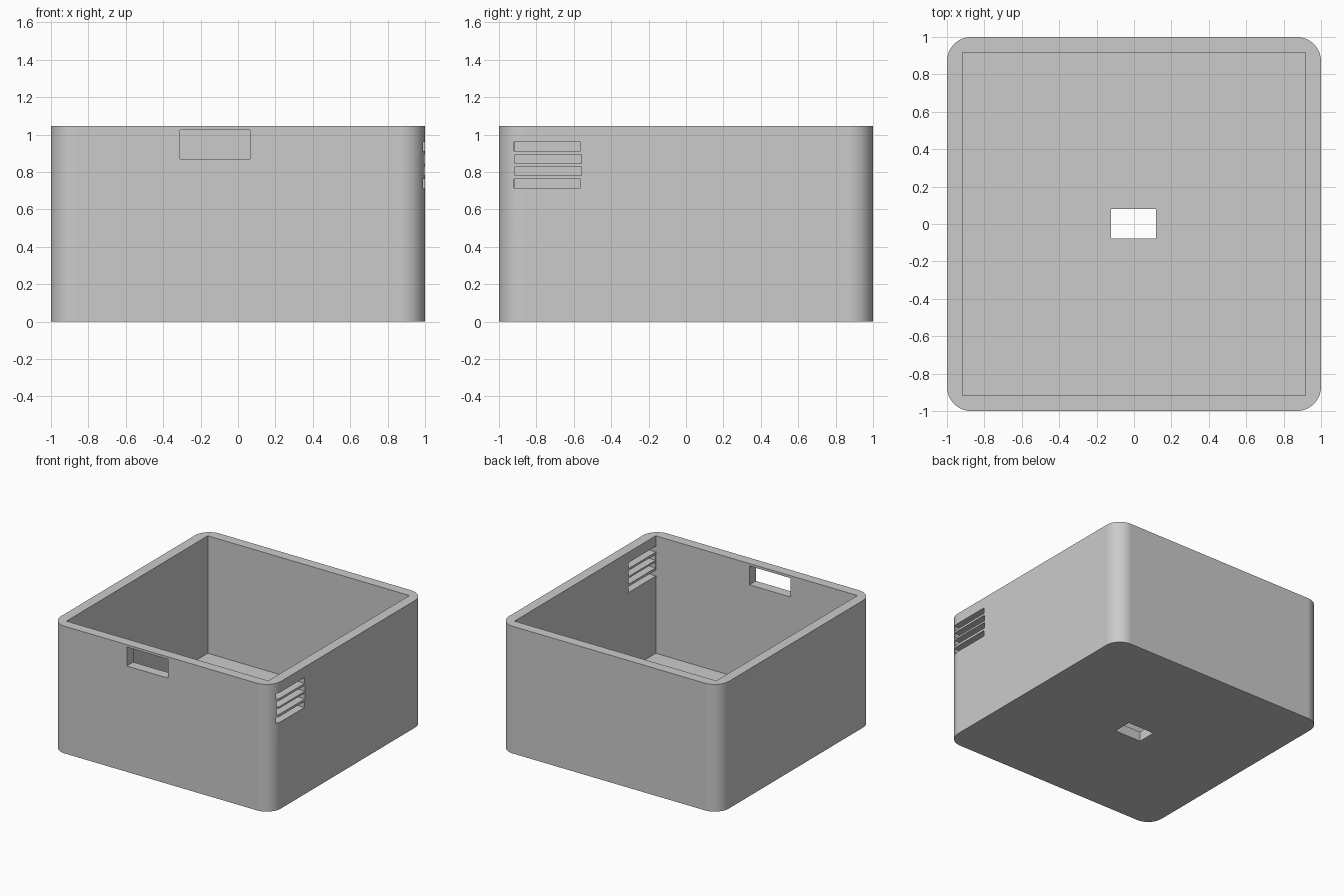
import bpy
import bmesh
import math

if "Cube" in bpy.data.objects:
    bpy.data.objects.remove(bpy.data.objects["Cube"], do_unlink=True)

HEIGHT = 1.045
INNER = 0.917      # half width of the cavity
FLOOR = 0.08
CORNER = 0.13

grey = bpy.data.materials.new("plain grey")
grey.use_nodes = True
colour = (0.6, 0.6, 0.6, 1)
grey.diffuse_color = colour
grey.node_tree.nodes["Principled BSDF"].inputs["Base Color"].default_value = colour


def block(name, x, y, z, corner=0):
    """Box from (min, max) ranges, with optionally rounded upright edges."""
    bm = bmesh.new()
    bmesh.ops.create_cube(bm, size=1)
    for v in bm.verts:
        v.co = [r[0] if c < 0 else r[1] for c, r in zip(v.co, (x, y, z))]
    if corner:
        upright = [e for e in bm.edges
                   if abs(e.verts[0].co.z - e.verts[1].co.z) > 0.1]
        bmesh.ops.bevel(bm, geom=upright, offset=corner, segments=16,
                        profile=0.5, affect='EDGES')
    mesh = bpy.data.meshes.new(name)
    bm.to_mesh(mesh)
    bm.free()
    mesh.materials.append(grey)
    obj = bpy.data.objects.new(name, mesh)
    bpy.context.collection.objects.link(obj)
    return obj


# Rounded square body
body = block("box_body", (-1, 1), (-1, 1), (0, HEIGHT), CORNER)

# Cavity, front window and floor opening
cutters = [
    block("cavity_cutter", (-INNER, INNER), (-INNER, INNER), (FLOOR, 1.3)),
    block("window_cutter", (-0.31, 0.065), (-1.2, -0.8), (0.87, 1.025)),
    block("floor_hole_cutter", (-0.123, 0.118), (-0.077, 0.08), (-0.1, 0.2)),
]
# Four vent slots in the left wall, near the front corner
for centre, shift in ((0.935, 0), (0.869, 0.005), (0.806, 0.005), (0.738, 0)):
    cutters.append(block("vent_cutter", (0.9, 1.2),
                         (-0.92 + shift, -0.565 + shift),
                         (centre - 0.024, centre + 0.024)))

bpy.context.view_layer.objects.active = body
for cutter in cutters:
    cutter.hide_render = True
    cut = body.modifiers.new(cutter.name, 'BOOLEAN')
    cut.operation = 'DIFFERENCE'
    cut.solver = 'EXACT'
    cut.object = cutter
    bpy.ops.object.modifier_apply(modifier=cut.name)
    bpy.data.objects.remove(cutter, do_unlink=True)

# Smooth corners, flat walls
bpy.ops.object.select_all(action='DESELECT')
body.select_set(True)
bpy.ops.object.shade_smooth_by_angle(angle=math.radians(30))
normals = body.modifiers.new("flat_walls", 'WEIGHTED_NORMAL')
normals.keep_sharp = True
